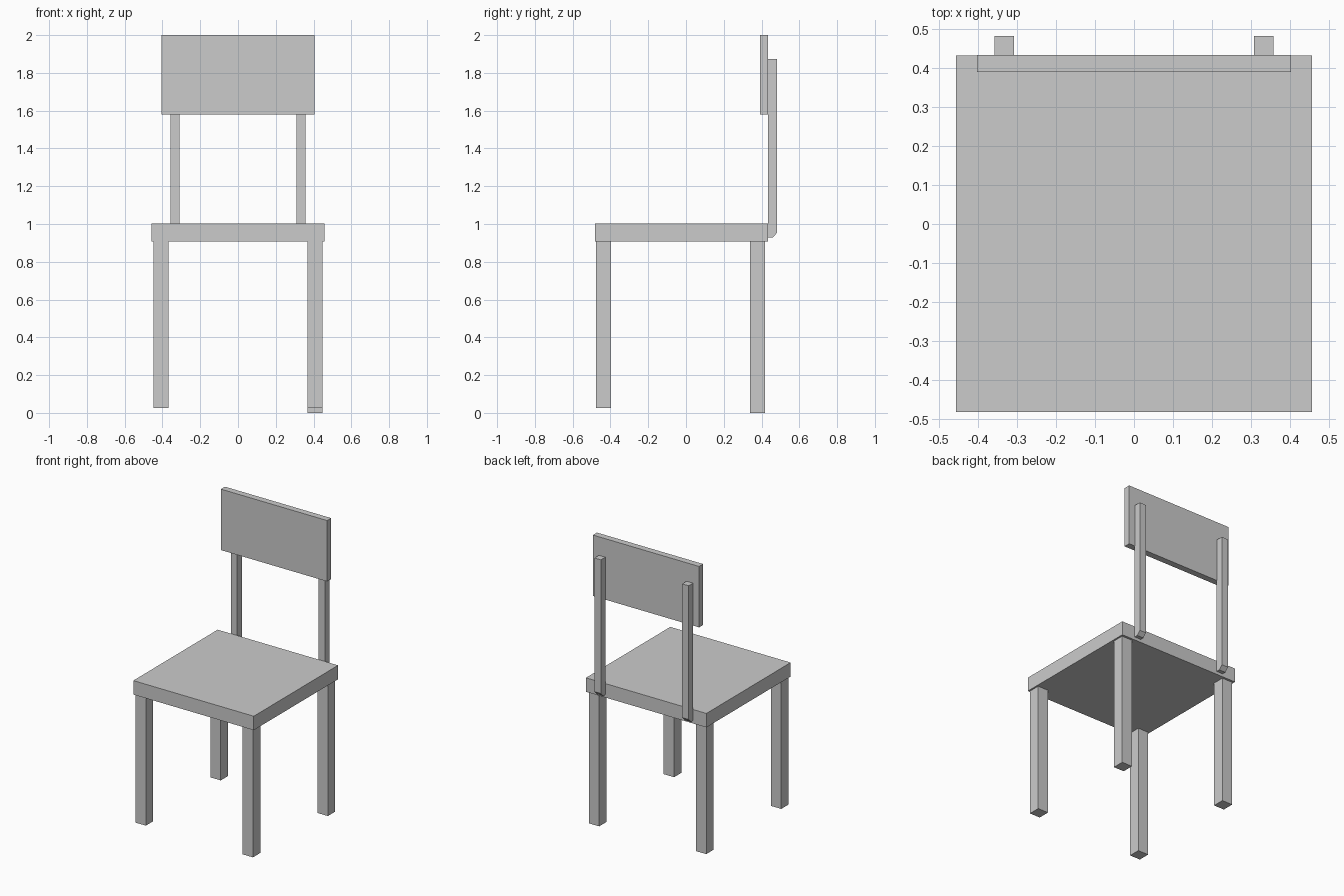
import bpy
import bmesh

if "Cube" in bpy.data.objects:
    bpy.data.objects.remove(bpy.data.objects["Cube"])


def extrude_profile(name, profile, x0, x1):
    """Extrude a (y, z) profile along x from x0 to x1."""
    bm = bmesh.new()
    face = bm.faces.new([bm.verts.new((x0, y, z)) for y, z in profile])
    ext = bmesh.ops.extrude_face_region(bm, geom=[face])
    moved = [g for g in ext["geom"] if isinstance(g, bmesh.types.BMVert)]
    bmesh.ops.translate(bm, verts=moved, vec=(x1 - x0, 0, 0))
    bmesh.ops.recalc_face_normals(bm, faces=bm.faces)
    mesh = bpy.data.meshes.new(name)
    bm.to_mesh(mesh)
    bm.free()
    obj = bpy.data.objects.new(name, mesh)
    bpy.context.collection.objects.link(obj)
    return obj


def box(name, x, y, z):
    """Box from (min, max) pairs on each axis."""
    profile = [(y[0], z[0]), (y[1], z[0]), (y[1], z[1]), (y[0], z[1])]
    return extrude_profile(name, profile, *x)


SEAT_BOTTOM = 0.907

# Seat slab and backrest panel
box("seat", (-0.458, 0.458), (-0.483, 0.433), (SEAT_BOTTOM, 1.003))
box("backrest", (-0.404, 0.404), (0.391, 0.435), (1.581, 2.0))

# Back post profile with a chamfered lower rear edge
post = [(0.433, 0.928), (0.458, 0.928), (0.483, 0.954),
        (0.483, 1.873), (0.433, 1.873)]

for side, s in (("left", -1), ("right", 1)):
    # Legs: the rear right one reaches slightly lower than the others
    leg_x = sorted((s * 0.368, s * 0.447))
    rear_foot = 0.0 if s > 0 else 0.027
    box(f"front_leg_{side}", leg_x, (-0.476, -0.396), (0.027, SEAT_BOTTOM))
    box(f"rear_leg_{side}", leg_x, (0.338, 0.418), (rear_foot, SEAT_BOTTOM))
    # Back posts behind the seat and backrest
    extrude_profile(f"back_post_{side}", post, *sorted((s * 0.309, s * 0.358)))
